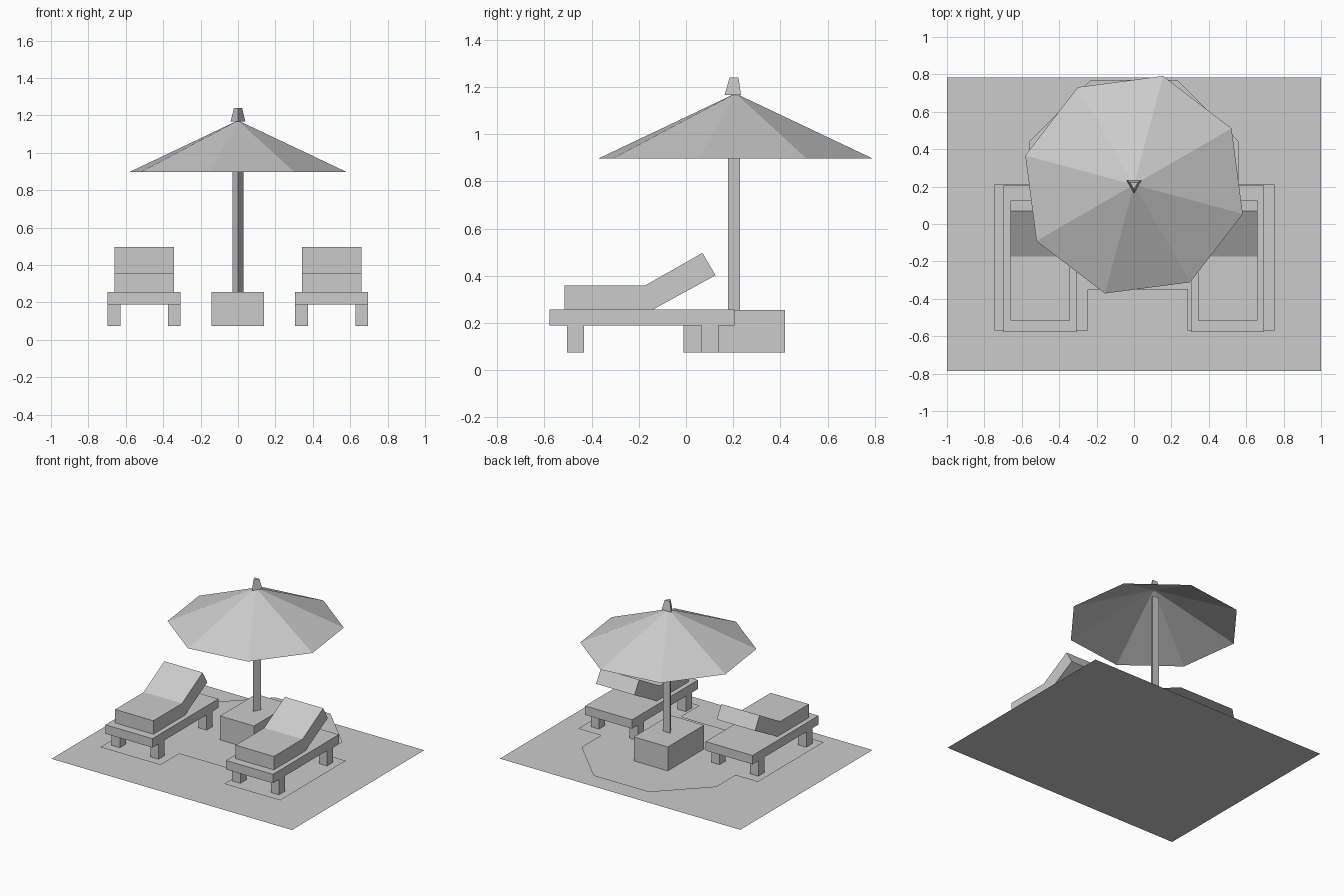
import bpy
from math import cos, sin, radians

cube = bpy.data.objects.get("Cube")
if cube:
    bpy.data.objects.remove(cube, do_unlink=True)

GREY = (0.6, 0.6, 0.6, 1.0)
grey = bpy.data.materials.new("plain grey")
grey.use_nodes = True
grey.diffuse_color = GREY
for node in grey.node_tree.nodes:
    if node.type == "BSDF_PRINCIPLED":
        node.inputs["Base Color"].default_value = GREY


def make(name, verts, faces):
    mesh = bpy.data.meshes.new(name)
    mesh.from_pydata(verts, [], faces)
    mesh.materials.append(grey)
    mesh.update()
    obj = bpy.data.objects.new(name, mesh)
    bpy.context.scene.collection.objects.link(obj)
    return obj


def sheet(name, outline, z):
    return make(name, [(x, y, z) for x, y in outline], [list(range(len(outline)))])


def loft(name, lower, upper):
    """Closed solid between two matching loops."""
    n = len(lower)
    sides = [(i, (i + 1) % n, n + (i + 1) % n, n + i) for i in range(n)]
    caps = [list(range(n))[::-1], list(range(n, 2 * n))]
    return make(name, lower + upper, sides + caps)


def box(name, x0, x1, y0, y1, z0, z1):
    base = [(x0, y0), (x1, y0), (x1, y1), (x0, y1)]
    return loft(name, [(x, y, z0) for x, y in base], [(x, y, z1) for x, y in base])


def ring(n, radius, z, start, y=0.21):
    angles = [radians(start + i * 360 / n) for i in range(n)]
    return [(radius * cos(a), y + radius * sin(a), z) for a in angles]


# Ground, and the raised paving patch under the furniture
sheet("ground", [(-1, -0.787), (1, -0.787), (1, 0.783), (-1, 0.783)], 0)
sheet("paving_patch", [
    (-0.745, -0.57), (-0.245, -0.57), (-0.245, -0.35), (0.285, -0.35),
    (0.285, -0.57), (0.75, -0.57), (0.75, 0.21), (0.56, 0.21), (0.56, 0.44),
    (0.23, 0.77), (-0.23, 0.77), (-0.56, 0.44), (-0.56, 0.21), (-0.745, 0.21)], 0.073)

# Parasol: box foot, three-sided pole, open canopy, tapered finial
FOOT = 0.075
box("parasol_foot", -0.143, 0.14, -0.01, 0.42, FOOT, 0.255)
loft("parasol_pole", ring(3, 0.034, 0.25, -90, 0.213), ring(3, 0.034, 1.11, -90, 0.213))
canopy = ring(8, 0.602, 0.897, -15) + [(0, 0.21, 1.173)]
make("parasol_canopy", canopy, [(i, (i + 1) % 8, 8) for i in range(8)])
loft("parasol_finial", ring(3, 0.046, 1.167, -90), ring(3, 0.025, 1.24, -90))

# Side profile of the cushion with its raised back, as (y, z)
CUSHION = [(-0.515, 0.257), (-0.14, 0.257), (0.125, 0.402),
           (0.07, 0.497), (-0.175, 0.358), (-0.515, 0.358)]


def lounger(side, centre):
    half, leg = 0.195, 0.068
    box(side + "_lounger_frame", centre - half, centre + half, -0.578, 0.205, 0.19, 0.257)
    for end, y in (("front", -0.505), ("back", 0.065)):
        for place, x in (("inner", -half), ("outer", half - leg)):
            x += centre
            box(f"{side}_{end}_leg_{place}", x, x + leg, y, y + 0.072, FOOT, 0.19)
    w = 0.159
    loft(side + "_lounger_cushion",
         [(centre - w, y, z) for y, z in CUSHION],
         [(centre + w, y, z) for y, z in CUSHION])


lounger("right", -0.502)
lounger("left", 0.5)
